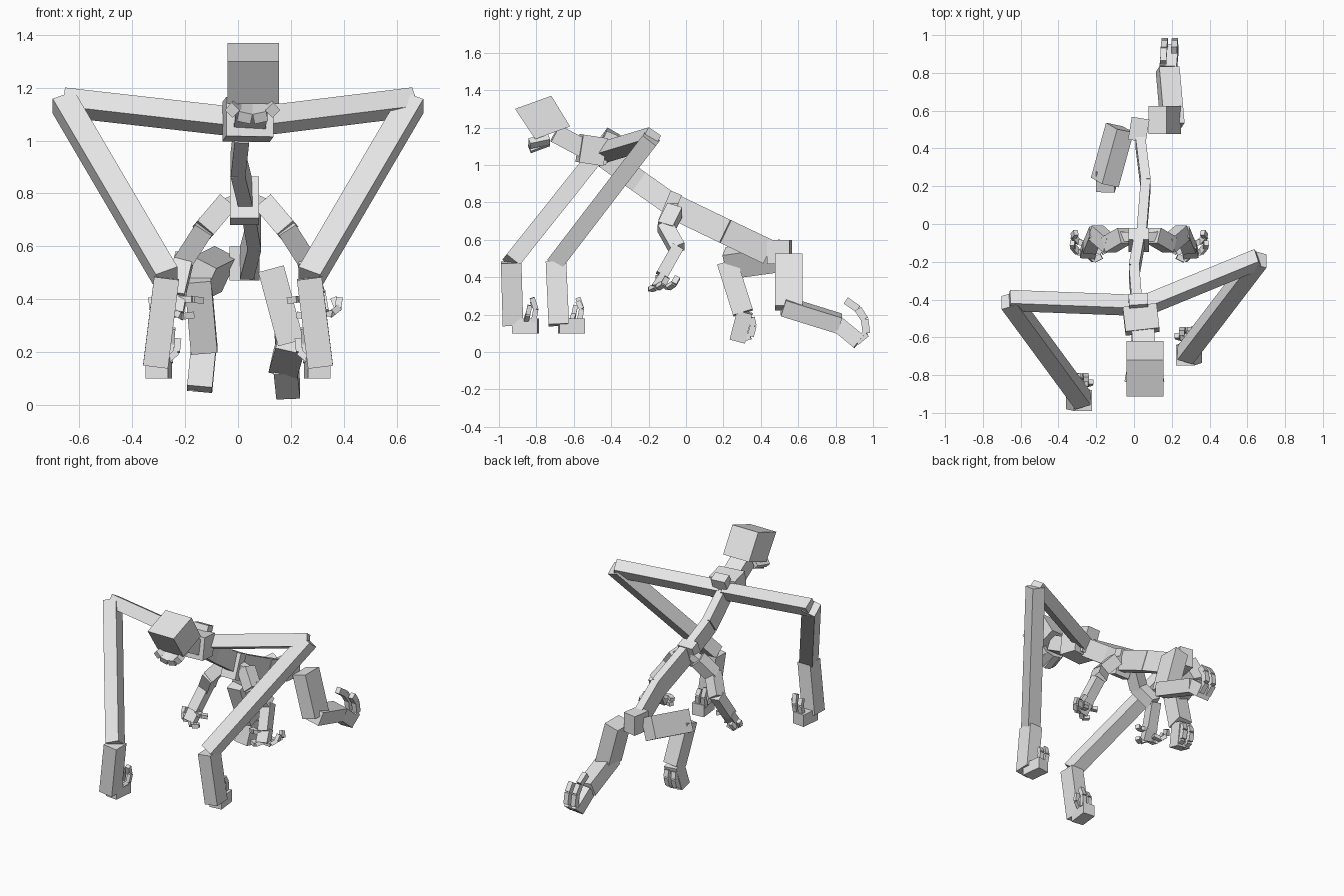
import bpy, bmesh, math
from mathutils import Vector, Matrix

if "Cube" in bpy.data.objects:
    bpy.data.objects.remove(bpy.data.objects["Cube"], do_unlink=True)

grey = bpy.data.materials.new("light_grey")
grey.use_nodes = True
grey.diffuse_color = (0.8, 0.8, 0.8, 1)
grey.node_tree.nodes["Principled BSDF"].inputs["Base Color"].default_value = (0.8, 0.8, 0.8, 1)

X, Y, Z = Vector((1, 0, 0)), Vector((0, 1, 0)), Vector((0, 0, 1))
MID = 0.028  # body centre line


def limb(name, points, width, height, side=X, roll=0):
    """Chain of square-ended bars along the points; width lies along the side direction."""
    bm = bmesh.new()
    pts = [Vector(p) for p in points]
    for a, b in zip(pts, pts[1:]):
        d = (b - a).normalized()
        u = (side - d * side.dot(d)).normalized()
        u = Matrix.Rotation(math.radians(roll), 3, d) @ u
        v = d.cross(u)
        m = Matrix((u * width, v * height, b - a)).transposed().to_4x4()
        m.translation = (a + b) / 2
        bmesh.ops.create_cube(bm, size=1, matrix=m)
    bmesh.ops.recalc_face_normals(bm, faces=bm.faces)
    mesh = bpy.data.meshes.new(name)
    bm.to_mesh(mesh)
    bm.free()
    mesh.materials.append(grey)
    obj = bpy.data.objects.new(name, mesh)
    bpy.context.collection.objects.link(obj)
    return obj


def prism(name, outline, x0, x1):
    """Side outline in (y, z), extruded across x."""
    bm = bmesh.new()
    face = bm.faces.new([bm.verts.new((x0, y, z)) for y, z in outline])
    ext = bmesh.ops.extrude_face_region(bm, geom=[face])
    verts = [g for g in ext["geom"] if isinstance(g, bmesh.types.BMVert)]
    bmesh.ops.translate(bm, vec=(x1 - x0, 0, 0), verts=verts)
    bmesh.ops.recalc_face_normals(bm, faces=bm.faces)
    mesh = bpy.data.meshes.new(name)
    bm.to_mesh(mesh)
    bm.free()
    mesh.materials.append(grey)
    obj = bpy.data.objects.new(name, mesh)
    bpy.context.collection.objects.link(obj)


# Head, hanging curved jaw and neck
prism("head", [(-.914, 1.3), (-.72, 1.37), (-.62, 1.206), (-.806, 1.138)], -.04, .155)
jaw = [(.055 + .085 * math.sin(t), -.785, 1.155 - .055 * math.cos(t))
       for t in (-1.3, -.65, 0, .65, 1.3)]
limb("jaw", jaw, .11, .04, Vector((0, .9, .35)))
limb("neck", [(.055, -.7, 1.17), (.045, -.55, 1.09)], .12, .1)

# Trunk
limb("chest", [(.045, -.57, 1.09), (.03, -.44, 1.07)], .18, .15)
limb("shoulder_block", [(.025, -.46, 1.105), (.02, -.4, 1.08)], .1, .17)
limb("upper_spine", [(.015, -.43, 1.04), (.0, -.25, .91), (.03, -.08, .79)], .055, .12)
limb("waist_block", [(.025, -.115, .785), (.025, -.055, .76)], .11, .17)
limb("lower_spine", [(.04, -.06, .775), (.062, .21, .645), (.033, .44, .535)], .052, .135)
limb("pelvis", [(.015, .44, .535), (.035, .56, .535)], .095, .13)

# Long front arms: shoulder, elbow, wrist, lower end, and the curled hand
long_arms = {
    "left": (1, (.05, -.435, 1.07), (.66, -.185, 1.145), (.27, -.695, .48), (.312, -.68, .145)),
    "right": (-1, (.0, -.43, 1.07), (-.66, -.405, 1.145), (-.27, -.935, .48), (-.312, -.925, .145)),
}
for label, (s, shoulder, elbow, wrist, end) in long_arms.items():
    limb(label + "_long_upper_arm", [shoulder, elbow], .082, .082, Y, 30 * -s)
    limb(label + "_long_forearm", [elbow, wrist], .09, .09, X)
    limb(label + "_long_lower_arm", [wrist, end], .095, .11, X)
    e = Vector(end)
    palm = e + Vector((-.005 * s, .0, -.005))
    tip = palm + Vector((-.015 * s, .135, 0))
    limb(label + "_long_hand", [palm, tip], .085, .08)
    for i, dx in enumerate((-.03, .012)):
        base = tip + Vector((dx * s, -.025, .02))
        limb(f"{label}_long_finger_{i + 1}",
             [base, base + Vector((-.005 * s, .012, .07)),
              base + Vector((-.01 * s, -.008, .13 - .02 * i))], .03, .028)
    base = palm + Vector((-.04 * s, .07, .03))
    limb(label + "_long_thumb", [base, base + Vector((-.035 * s, .01, .03)),
                                 base + Vector((-.04 * s, .02, .08))], .025, .025, Y)

# Small middle arms, the same on both sides of the centre line
for label, s in (("left", 1), ("right", -1)):
    def side(*pts):
        return [(MID + s * x, y, z) for x, y, z in pts]
    limb(label + "_small_collar", side((.03, -.07, .775), (.1, -.065, .745)), .05, .05, Y)
    limb(label + "_small_upper_arm", side((.075, -.06, .76), (.16, -.11, .66)), .085, .08, Y)
    limb(label + "_small_elbow", side((.15, -.115, .675), (.23, -.045, .55)), .08, .075, Y)
    limb(label + "_small_forearm", side((.23, -.045, .56), (.265, -.13, .41)), .07, .065)
    limb(label + "_small_palm", side((.262, -.115, .42), (.275, -.165, .345)), .08, .045)
    for i, dy in enumerate((0, .055)):
        limb(f"{label}_small_finger_{i + 1}",
             side((.275, -.16 + dy, .355), (.325, -.15 + dy, .345), (.35, -.12 + dy, .365),
                  (.355 - .02 * i, -.1 + dy, .4)), .03, .025, Y)
    limb(label + "_small_front_finger", side((.27, -.16, .35), (.24, -.19, .335), (.2, -.17, .34)),
         .03, .025, Y)
    limb(label + "_small_thumb", side((.26, -.13, .4), (.2, -.15, .4), (.165, -.13, .395)),
         .03, .025, Y)

# Left hind leg, stretched backward
limb("left_thigh", [(.125, .55, .515), (.2, .55, .235)], .1, .148)
limb("left_shin", [(.205, .52, .245), (.178, .82, .152)], .11, .09, X, 12)
limb("left_foot", [(.18, .81, .15), (.19, .925, .055)], .09, .085)
for i, dx in enumerate((-.027, .027)):
    limb(f"left_toe_{i + 1}", [(.187 + dx, .91, .055), (.19 + dx, .965, .1),
                               (.188 + dx, .955, .175), (.185 + dx, .92, .23),
                               (.182 + dx, .855, .275)][:5 - i], .033, .04)

# Right hind leg, folded forward
limb("right_thigh", [(-.075, .51, .515), (-.155, .22, .475)], .1, .145, X, -25)
limb("right_shin", [(-.152, .22, .48), (-.128, .305, .21)], .1, .11)
limb("right_foot", [(-.13, .315, .215), (-.145, .275, .06)], .095, .085)
for i, dx in enumerate((-.027, .027)):
    limb(f"right_toe_{i + 1}", [(-.145 + dx, .29, .07), (-.14 + dx, .345, .085),
                                (-.138 + dx, .36, .14), (-.136 + dx, .35, .185)], .033, .035)
